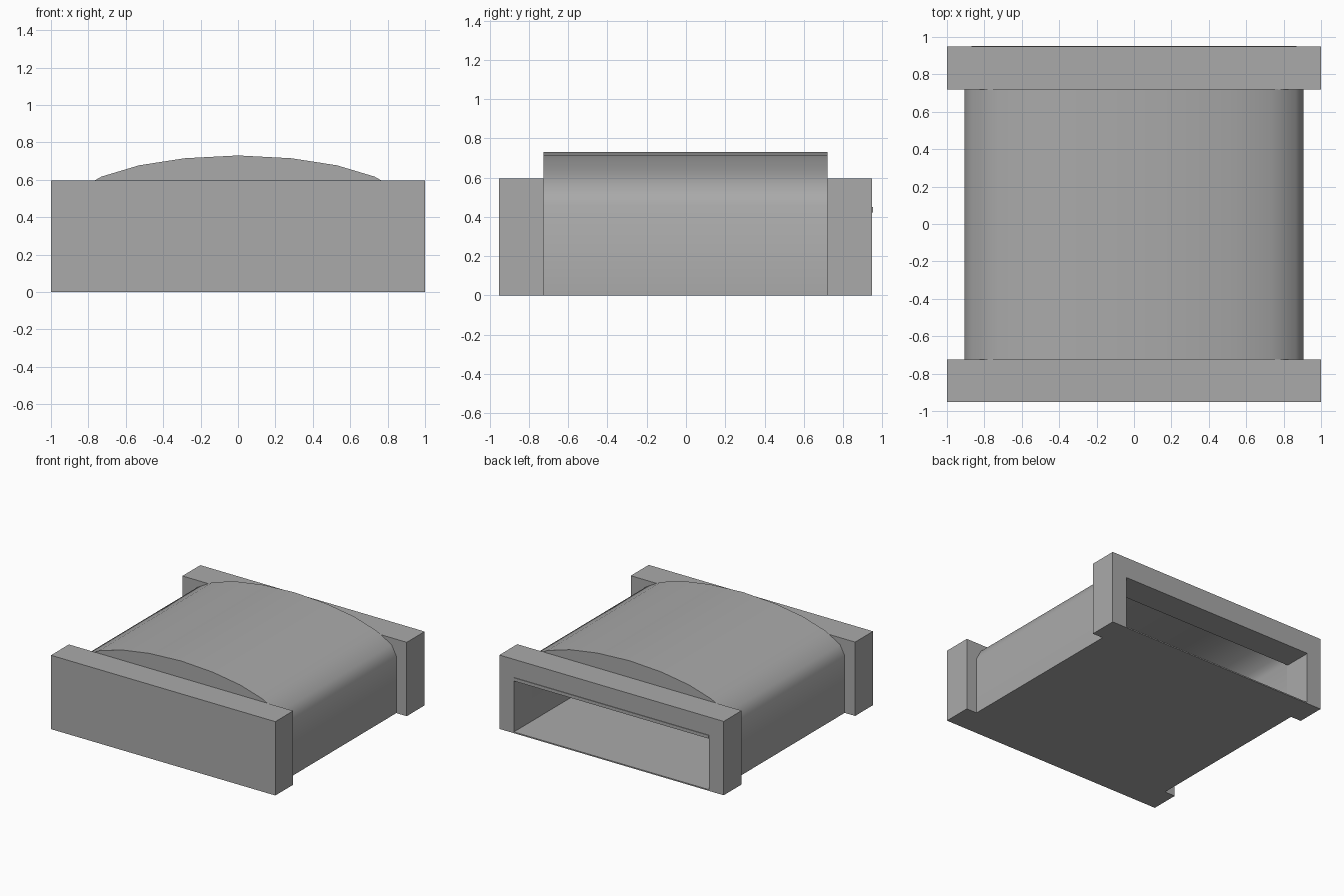
import bpy, bmesh

if "Cube" in bpy.data.objects:
    bpy.data.objects.remove(bpy.data.objects["Cube"])

grey = bpy.data.materials.new("plain grey")
grey.diffuse_color = (0.4, 0.4, 0.4, 1)
grey.use_nodes = True
grey.node_tree.nodes["Principled BSDF"].inputs["Base Color"].default_value = grey.diffuse_color


def finish(name, bm, smooth=False):
    bmesh.ops.recalc_face_normals(bm, faces=bm.faces)
    mesh = bpy.data.meshes.new(name)
    bm.to_mesh(mesh)
    bm.free()
    mesh.materials.append(grey)
    obj = bpy.data.objects.new(name, mesh)
    bpy.context.collection.objects.link(obj)
    if smooth:
        bpy.ops.object.select_all(action='DESELECT')
        obj.select_set(True)
        bpy.context.view_layer.objects.active = obj
        bpy.ops.object.shade_smooth_by_angle(angle=0.6)
    return obj


def prism(name, profile, y0, y1):
    """Solid extrusion of an xz outline along y."""
    bm = bmesh.new()
    face = bm.faces.new([bm.verts.new((x, y0, z)) for x, z in profile])
    out = bmesh.ops.extrude_face_region(bm, geom=[face], use_keep_orig=True)
    moved = [g for g in out["geom"] if isinstance(g, bmesh.types.BMVert)]
    bmesh.ops.translate(bm, verts=moved, vec=(0, y1 - y0, 0))
    return finish(name, bm)


def tube(name, outer, inner, y0, y1, smooth=False):
    """Hollow extrusion between two matching xz outlines along y."""
    bm = bmesh.new()
    loops = [[bm.verts.new((x, y, z)) for x, z in prof]
             for prof, y in ((outer, y0), (outer, y1), (inner, y1), (inner, y0))]
    n = len(outer)
    for k in range(4):
        a, b = loops[k], loops[(k + 1) % 4]
        for i in range(n):
            j = (i + 1) % n
            bm.faces.new((a[i], a[j], b[j], b[i]))
    return finish(name, bm, smooth)


def mirrored(half):
    """Complete a right-half outline (first to last, top centre last) across x."""
    return half + [(-x, z) for x, z in reversed(half) if x > 0]


def rect(w, z0, z1):
    return [(w, z0), (w, z1), (-w, z1), (-w, z0)]


# arched hollow body
outer = mirrored([(0.907, 0), (0.907, 0.46), (0.865, 0.54), (0.73, 0.617),
                  (0.53, 0.677), (0.285, 0.715), (0, 0.73)])
inner = mirrored([(0.87, 0.01), (0.87, 0.45), (0.835, 0.51), (0.715, 0.58),
                  (0.52, 0.64), (0.28, 0.678), (0, 0.692)])
tube("arched_body", outer, inner, -0.725, 0.72, smooth=True)

# end plates closing the arch above the opening
arch = mirrored([(0.905, 0.45), (0.865, 0.54), (0.73, 0.617),
                 (0.53, 0.677), (0.285, 0.715), (0, 0.73)])
prism("arch_front_plate", arch, -0.7255, -0.715)
prism("arch_back_plate", arch, 0.71, 0.7205)

# solid front block and open back frame
prism("front_block", rect(1, 0, 0.595), -0.953, -0.725)
tube("back_frame", rect(1, 0, 0.595), rect(0.87, 0.01, 0.445), 0.72, 0.948)

# thin rail under the top of the opening
prism("opening_rail", rect(0.87, 0.423, 0.449), 0.725, 0.953)
